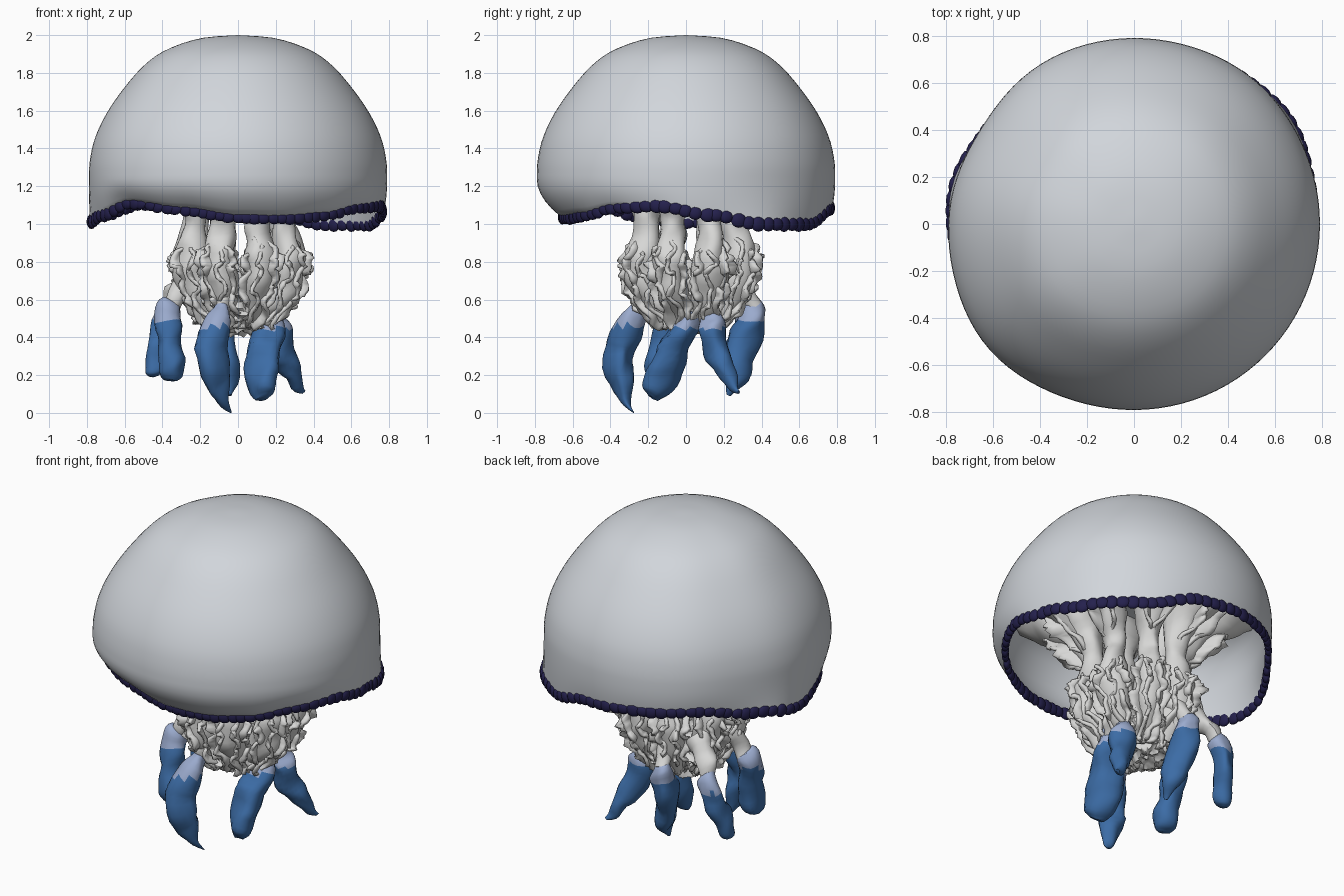
import bpy, bmesh, math, random
from mathutils import Vector, noise

if "Cube" in bpy.data.objects:
    bpy.data.objects.remove(bpy.data.objects["Cube"])

random.seed(4)
TAU = 2 * math.pi


def mat(name, c):
    m = bpy.data.materials.new(name)
    m.diffuse_color = (*c, 1)
    m.use_nodes = True
    m.node_tree.nodes["Principled BSDF"].inputs["Base Color"].default_value = m.diffuse_color
    return m


BELL = mat("bell grey", (0.64, 0.67, 0.71))
FLESH = mat("pale flesh", (0.68, 0.68, 0.67))
NAVY = mat("navy rim", (0.018, 0.015, 0.075))
BLUE = mat("club blue", (0.045, 0.15, 0.38))
PALE = mat("pale blue", (0.33, 0.41, 0.62))


def finish(name, bm, mats, angle=50):
    bmesh.ops.recalc_face_normals(bm, faces=bm.faces)
    me = bpy.data.meshes.new(name)
    bm.to_mesh(me)
    bm.free()
    ob = bpy.data.objects.new(name, me)
    bpy.context.collection.objects.link(ob)
    for m in mats:
        me.materials.append(m)
    bpy.ops.object.select_all(action='DESELECT')
    ob.select_set(True)
    bpy.context.view_layer.objects.active = ob
    bpy.ops.object.shade_smooth_by_angle(angle=math.radians(angle))
    return ob


def spline(pts, n):
    """Catmull-Rom samples through tuples of any length."""
    p = [pts[0]] + list(pts) + [pts[-1]]
    out = []
    for i in range(n + 1):
        f = i / n * (len(pts) - 1)
        k = min(int(f), len(pts) - 2)
        t = f - k
        a, b, c, d = p[k:k + 4]
        out.append(tuple(0.5 * (2 * b[j] + (c[j] - a[j]) * t
                   + (2 * a[j] - 5 * b[j] + 4 * c[j] - d[j]) * t * t
                   + (3 * b[j] - a[j] - 3 * c[j] + d[j]) * t ** 3) for j in range(len(b))))
    return out


def tube(bm, pts, n=16, sides=14, wob=0.0, flat=1.0):
    """Capped tube; points are (x, y, z, radius)."""
    s = spline(pts, n)
    rings = []
    for i, q in enumerate(s):
        c = Vector(q[:3])
        d = (Vector(s[min(i + 1, n)][:3]) - Vector(s[max(i - 1, 0)][:3])).normalized()
        out = Vector((c.x, c.y, 0))
        u = (out - d * out.dot(d)).normalized()
        v = d.cross(u)
        ring = []
        for k in range(sides):
            a = k / sides * TAU
            p = c + (u * math.cos(a) * flat + v * math.sin(a)) * max(q[3], 0.004)
            ring.append(bm.verts.new(p + noise.noise_vector(p * 9) * wob))
        rings.append(ring)
    for a, b in zip(rings, rings[1:]):
        for k in range(sides):
            j = (k + 1) % sides
            bm.faces.new((a[k], a[j], b[j], b[k]))
    bm.faces.new(rings[0])
    bm.faces.new(rings[-1])


# ---- Bell: lathe profile with a wavy lower edge, tucked in at the front ----
EDGE = [(-180, 1.01), (-160, 1.05), (-140, 1.115), (-115, 1.08), (-90, 1.04), (-70, 1.035),
        (-50, 1.05), (-30, 1.09), (-12, 1.1), (10, 1.05), (30, 1.0), (55, 1.0),
        (80, 1.08), (105, 1.1), (130, 1.11), (155, 1.06), (180, 1.01)]


def edge_z(a):
    d = (math.degrees(a) + 180) % 360 - 180
    for (a0, z0), (a1, z1) in zip(EDGE, EDGE[1:]):
        if a0 <= d <= a1:
            t = (d - a0) / (a1 - a0)
            return z0 + (z1 - z0) * t * t * (3 - 2 * t)


def bump_at(a, deg, width):
    return math.exp(-(((math.degrees(a) - deg + 180) % 360 - 180) / width) ** 2)


def girth(a):
    """Slight irregularity of the outline seen from above."""
    return 1 + 0.03 * bump_at(a, -140, 22) - 0.03 * bump_at(a, 148, 20) + 0.01 * bump_at(a, 50, 20)


def edge_r(a):
    return (0.775 - 0.11 * max(0, -math.sin(a)) ** 1.5
            + 0.025 * bump_at(a, 33, 14) + 0.025 * bump_at(a, 167, 14))


OUTER = [(0.0, 2.0), (0.2, 1.983), (0.38, 1.922), (0.5, 1.838), (0.61, 1.712), (0.7, 1.58),
         (0.76, 1.45), (0.786, 1.33), (0.79, 1.24)]
INNER = [(0.75, 1.24), (0.74, 1.32), (0.7, 1.42), (0.6, 1.5), (0.42, 1.55), (0.2, 1.57), (0.0, 1.57)]
N = 96
outer, inner = spline(OUTER, 26)[1:], spline(INNER, 16)[:-1]
bm = bmesh.new()
cols = []
for k in range(N):
    a = k / N * TAU
    ez, er = edge_z(a), edge_r(a)
    prof = list(outer)
    for t in (0.2, 0.4, 0.6, 0.8, 1.0):
        prof.append((0.79 + (er - 0.79) * t ** 2, 1.24 + (ez - 1.24) * t))
    for t in (1.0, 0.66, 0.33):
        prof.append((0.75 + (er - 0.02 - 0.75) * t ** 2, 1.24 + (ez - 1.24) * t))
    prof += inner
    g = girth(a)
    cols.append([bm.verts.new((r * g * math.cos(a), r * g * math.sin(a), z)) for r, z in prof])
top, ceil = bm.verts.new((0, 0, 2)), bm.verts.new((0, 0, 1.57))
for k in range(N):
    a, b = cols[k], cols[(k + 1) % N]
    bm.faces.new((top, a[0], b[0]))
    bm.faces.new((ceil, a[-1], b[-1]))
    for i in range(len(a) - 1):
        bm.faces.new((a[i], a[i + 1], b[i + 1], b[i]))
finish("bell", bm, [BELL], 60)

# ---- Scalloped navy rim: overlapping flaps along the edge ----
bm = bmesh.new()
FLAPS = 88
for k in range(FLAPS):
    a = (k + random.uniform(-0.15, 0.15)) / FLAPS * TAU
    r, z = edge_r(a) * girth(a) - 0.006, edge_z(a) - 0.002
    res = bmesh.ops.create_uvsphere(bm, u_segments=10, v_segments=7, radius=1)
    sz = (0.021, random.uniform(0.038, 0.046), random.uniform(0.033, 0.041))
    ca, sa = math.cos(a), math.sin(a)
    for v in res['verts']:
        x, y, h = v.co.x * sz[0], v.co.y * sz[1], v.co.z * sz[2]
        v.co = ((r + x) * ca - y * sa, (r + x) * sa + y * ca, z + h)
finish("bell_rim", bm, [NAVY])

# ---- Eight oral arm columns flaring into the bell ceiling ----
ARM = [(0.58, 1.56, 0.2), (0.44, 1.42, 0.17), (0.31, 1.25, 0.1), (0.25, 1.06, 0.066),
       (0.26, 0.93, 0.07), (0.285, 0.8, 0.085), (0.245, 0.66, 0.085), (0.15, 0.5, 0.05)]
ANGLES = [TAU * (k + 0.5) / 8 for k in range(8)]
CX, CY = 0.01, 0.025
bm = bmesh.new()
for a in ANGLES:
    tube(bm, [(r * math.cos(a) + CX, r * math.sin(a) + CY, z, w) for r, z, w in ARM],
         n=34, sides=16, wob=0.026)
finish("oral_arms", bm, [FLESH])


# ---- Ruffled frills: crinkled fins growing outward from each arm ----
def fin(bm, a, skew, path, n, m=4):
    """path is a list of (root radius, z, fin width)."""
    d = Vector((math.cos(a + skew), math.sin(a + skew), 0))
    side = Vector((-d.y, d.x, 0))
    seed = random.uniform(0, 50)
    grid = []
    for i, (r, z, w) in enumerate(spline(path, n)):
        root = Vector((r * math.cos(a) + CX, r * math.sin(a) + CY, z))
        w *= random.uniform(0.88, 1.06)
        row = []
        for j in range(m + 1):
            t = j / m
            wav = math.sin(i * 0.55 + seed) * 0.02 * t
            nz = noise.noise_vector(Vector((seed, i * 0.35, j * 0.4))) * 0.035 * t
            row.append(bm.verts.new(root + d * w * t + side * wav + nz))
        grid.append(row)
    for p, q in zip(grid, grid[1:]):
        for j in range(m):
            bm.faces.new((p[j], p[j + 1], q[j + 1], q[j]))


LOW = [(0.25, 0.93, 0.04), (0.27, 0.82, 0.135), (0.25, 0.71, 0.125), (0.21, 0.58, 0.11), (0.13, 0.45, 0.06)]
HIGH = [(0.44, 1.42, 0.1), (0.36, 1.3, 0.19), (0.29, 1.18, 0.19), (0.25, 1.07, 0.05)]
bm = bmesh.new()
for a in ANGLES:
    for skew in (-1.0, -0.35, 0.35, 1.0):
        fin(bm, a, skew, LOW, 34)
    for skew in (-0.4, 0.4):
        fin(bm, a, skew, HIGH, 22)
ob = finish("arm_frills", bm, [FLESH], 60)
sol = ob.modifiers.new("thickness", 'SOLIDIFY')
sol.thickness = 0.02
sol.offset = 0

# ---- Knobbly frilled core between the arms ----
bm = bmesh.new()
bmesh.ops.create_icosphere(bm, subdivisions=5, radius=1)
for v in bm.verts:
    p = v.co.copy()
    bump = 1 + 0.28 * noise.noise(p * 4) + 0.2 * noise.noise(p * 9)
    v.co = Vector((p.x * 0.23, p.y * 0.23, p.z * 0.19)) * bump + Vector((-0.01, 0.02, 0.61))
finish("frilled_core", bm, [FLESH], 50)

# ---- Blue hanging clubs: (x, y, z, radius) paths, pale at the top ----
CLUBS = [
    [(-0.08, -0.24, 0.55, 0.045), (-0.11, -0.3, 0.46, 0.07), (-0.15, -0.345, 0.33, 0.078),
     (-0.115, -0.345, 0.17, 0.066), (-0.075, -0.31, 0.07, 0.035), (-0.045, -0.285, 0.005, 0.004)],
    [(-0.35, -0.06, 0.59, 0.045), (-0.365, -0.08, 0.54, 0.062), (-0.365, -0.11, 0.42, 0.068),
     (-0.35, -0.14, 0.28, 0.068), (-0.35, -0.16, 0.2, 0.06), (-0.35, -0.165, 0.17, 0.03)],
    [(-0.36, 0.3, 0.59, 0.035), (-0.375, 0.31, 0.54, 0.055), (-0.405, 0.3, 0.42, 0.058),
     (-0.435, 0.26, 0.3, 0.052), (-0.45, 0.24, 0.22, 0.038), (-0.45, 0.235, 0.195, 0.015)],
    [(-0.08, 0.36, 0.59, 0.04), (-0.09, 0.35, 0.52, 0.062), (-0.09, 0.315, 0.4, 0.075),
     (-0.065, 0.275, 0.25, 0.066), (-0.045, 0.25, 0.16, 0.045), (-0.04, 0.24, 0.1, 0.012)],
    [(0.17, 0.02, 0.54, 0.05), (0.165, 0.0, 0.47, 0.066), (0.145, -0.06, 0.36, 0.076),
     (0.125, -0.115, 0.22, 0.08), (0.12, -0.155, 0.12, 0.066), (0.12, -0.17, 0.08, 0.03)],
    [(0.19, 0.12, 0.54, 0.045), (0.2, 0.13, 0.46, 0.066), (0.22, 0.15, 0.36, 0.066),
     (0.265, 0.19, 0.25, 0.055), (0.325, 0.25, 0.15, 0.035), (0.355, 0.275, 0.1, 0.012)],
]
for i, pts in enumerate(CLUBS):
    bm = bmesh.new()
    tube(bm, pts, n=20, sides=16, wob=0.03, flat=1.22 if i == 4 else 1.05)
    zt = pts[0][2]
    for f in bm.faces:
        f.material_index = 1 if f.calc_center_median().z > zt - 0.095 else 0
    finish(f"hanging_club_{i + 1}", bm, [BLUE, PALE], 60)

# ---- Short stalks joining the clubs to the arms ----
bm = bmesh.new()
for pts in CLUBS:
    x, y, z, r = pts[0]
    tube(bm, [(x * 0.65, y * 0.65, z + 0.12, 0.09), (x * 0.87, y * 0.87, z + 0.06, 0.055),
              (x, y, z - 0.02, 0.042)], n=8, sides=12, wob=0.03)
finish("club_stalks", bm, [FLESH])
